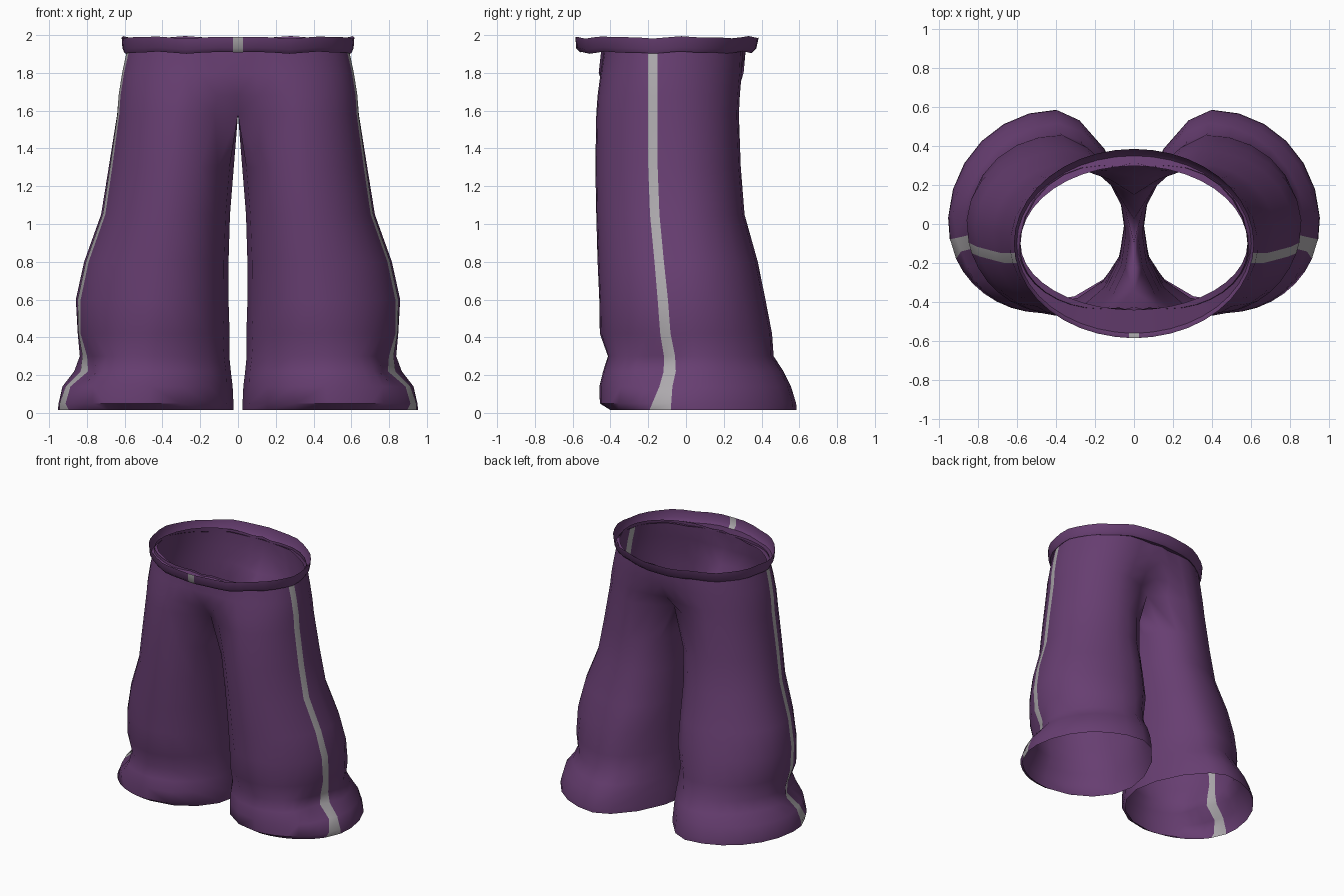
import bpy, bmesh, math

if "Cube" in bpy.data.objects:
    bpy.data.objects.remove(bpy.data.objects["Cube"])


def material(name, rgb):
    m = bpy.data.materials.new(name)
    m.diffuse_color = (*rgb, 1)
    m.use_nodes = True
    m.node_tree.nodes["Principled BSDF"].inputs["Base Color"].default_value = m.diffuse_color
    return m


PURPLE = material("purple_cloth", (0.135, 0.048, 0.165))
GREY = material("grey_stripe", (0.42, 0.40, 0.42))


def finish(name, bm, angle):
    """Turn half a garment into a mirrored, smooth shaded object."""
    bmesh.ops.recalc_face_normals(bm, faces=bm.faces)
    me = bpy.data.meshes.new(name)
    bm.to_mesh(me)
    bm.free()
    ob = bpy.data.objects.new(name, me)
    bpy.context.collection.objects.link(ob)
    me.materials.append(PURPLE)
    me.materials.append(GREY)
    mod = ob.modifiers.new("mirror", 'MIRROR')
    mod.merge_threshold = 0.002
    bpy.context.view_layer.objects.active = ob
    ob.select_set(True)
    bpy.ops.object.shade_smooth_by_angle(angle=math.radians(angle))
    ob.select_set(False)


# Leg sections: height, outer x, front y, back y
ROWS = [
    (0.015, .955, -.40, .585),
    (0.05, .952, -.455, .582),
    (0.14, .930, -.460, .555),
    (0.22, .870, -.445, .520),
    (0.30, .842, -.412, .472),
    (0.42, .855, -.450, .455),
    (0.60, .858, -.460, .420),
    (0.80, .815, -.468, .380),
    (1.05, .725, -.475, .310),
    (1.30, .685, -.480, .290),
    (1.58, .642, -.475, .280),
    (1.68, .635, -.468, .285),
    (1.80, .615, -.452, .295),
    (1.91, .592, -.435, .300),
    (1.94, .585, -.435, .300),
]
NQ, NI = 7, 8     # columns either side of the stripe, columns on the inner side
CROTCH = 1.58


def clamp(v):
    return max(0, min(1, v))


def section(row):
    z, xo, yf, yb = row
    up = max(0, z - CROTCH)
    # inner edge, centres of the curves, seam recess, stripe centre and width
    xi = max(0, min(.05, .022 + .06 * z, .08 * (CROTCH - z)))
    cf = .48 - .13 * z - .17 * up
    cb = .40 - .08 * z - .22 * up
    cy = -.12 * clamp((z - .6) / 1.2)
    rec = .145 * max(0, (1.85 - z) / .27) ** 2 - .015
    ys = -.09 - .085 * clamp((z - .25) / .9) - .05 * clamp(1 - z / .2)
    w = .025 + .008 * clamp(1 - z / .8) + .027 * clamp(1 - z / .15)

    def oval(x_end, a, e):
        cx, y_end = (cb, yb) if a > 0 else (cf, yf)
        return [cx + (x_end - cx) * math.cos(a) ** e,
                cy + (y_end - cy) * abs(math.sin(a)) ** e]

    def angle_at(y):
        return math.asin((y - cy) / ((yb - cy) if y > cy else (cy - yf)))

    # outer side, front to back, with a gap of one column for the stripe
    pts = []
    q = math.pi / 2 - 1e-6
    for a0, a1 in ((-q, angle_at(ys - w)), (angle_at(ys + w), q)):
        pts += [oval(xo, a0 + (a1 - a0) * i / NQ, 1) for i in range(NQ + 1)]
    # inner side, back to front
    for i in range(1, NI):
        a = q * (1 - i / (NI / 2))
        if z < CROTCH:
            p = oval(xi, a, 1.2 if z < .5 and a > 0 else 1)
        elif min(i, NI - i) == 1:
            cx, y_end = (cb, yb) if a > 0 else (cf, yf)
            p = [cx * 0.45, y_end - math.copysign(rec * 0.4, a)]
        else:
            p = [0, yb - rec + (yf - yb + 2 * rec) * (i - 2) / (NI - 4)]
        pts.append(p)
    # soft wrinkles near the hem and a pinched fold above the cuff
    amp = 0.008 * math.exp(-((z - 0.32) / 0.2) ** 2)
    pinch = 0.07 * math.exp(-((z - 0.23) / 0.08) ** 2)
    out = []
    for x, y in pts:
        f = math.sin(9 * y + 16 * z + 5 * x) * amp
        d = pinch * math.exp(-((y + .16) / .13) ** 2) if x > cf + .1 else 0
        out.append((max(0, x - d + f * (x - cf) * 2), y + f, z))
    return out


def make_trousers():
    bm = bmesh.new()
    rings = [[bm.verts.new(p) for p in section(r)] for r in ROWS]
    n = len(rings[0])
    first_inner = 2 * NQ + 1          # back extreme column
    for k in range(len(rings) - 1):
        for i in range(n):
            # no wall between the legs above the crotch
            if ROWS[k][0] >= CROTCH and 2 <= i - first_inner < NI - 2:
                continue
            j = (i + 1) % n
            f = bm.faces.new((rings[k][i], rings[k][j],
                              rings[k + 1][j], rings[k + 1][i]))
            f.material_index = int(i == NQ and ROWS[k][0] < 1.9)
    loose = [v for v in bm.verts if not v.link_faces]
    bmesh.ops.delete(bm, geom=loose, context='VERTS')
    finish("trouser_legs", bm, 50)


# Flared waistband loops, open at the top: height, half width, front y, back y
BAND = [
    (1.925, .582, -.440, .298),
    (1.908, .602, -.560, .350),
    (1.930, .612, -.582, .372),
    (1.988, .616, -.585, .385),
]


def make_waistband():
    bm = bmesh.new()
    cy, cols = -0.1, 20
    angles = [-math.pi / 2, -math.pi / 2 + 0.042]
    angles += [-math.pi / 2 + math.pi * i / cols for i in range(1, cols + 1)]
    rings = []
    for z, a, yf, yb in BAND:
        ring = []
        for t in angles:
            s = math.sin(t)
            y = cy + s * (yb - cy if s > 0 else cy - yf)
            x = 0 if abs(math.cos(t)) < 1e-6 else a * math.cos(t)
            wave = 0.004 * math.sin(7 * t) + 0.003 * math.sin(13 * t)
            ring.append(bm.verts.new((x, y, z + wave)))
        rings.append(ring)
    for k in range(len(rings) - 1):
        r, s = rings[k], rings[k + 1]
        for i in range(len(angles) - 1):
            f = bm.faces.new((r[i], r[i + 1], s[i + 1], s[i]))
            # small grey tab on the front of the band
            f.material_index = int(i == 0 and k > 0)
    finish("waistband", bm, 45)


make_trousers()
make_waistband()
